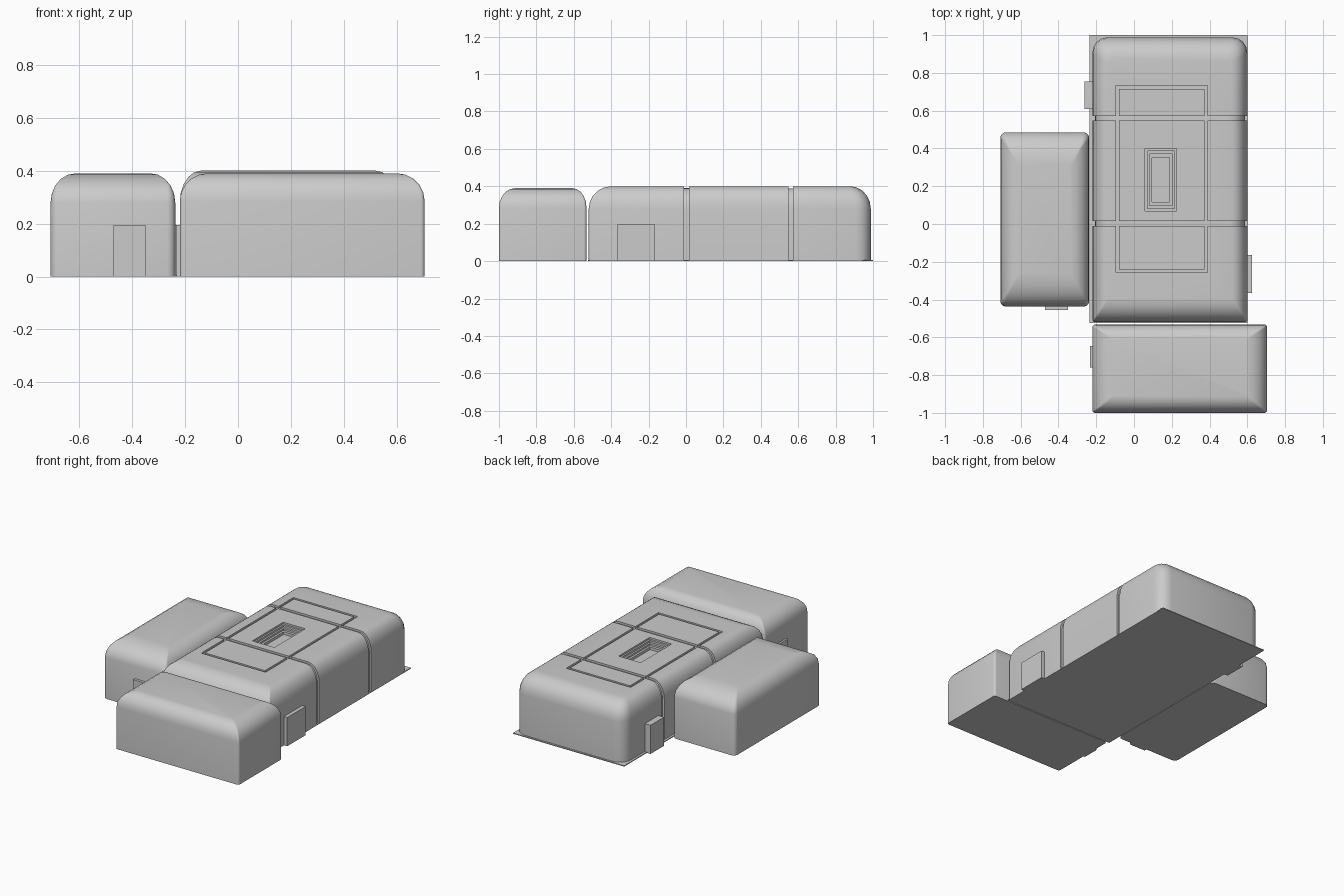
import bpy, bmesh
from math import sin, cos, pi

if "Cube" in bpy.data.objects:
    bpy.data.objects.remove(bpy.data.objects["Cube"])


def make_object(name, bm):
    bmesh.ops.recalc_face_normals(bm, faces=bm.faces)
    mesh = bpy.data.meshes.new(name)
    bm.to_mesh(mesh)
    bm.free()
    ob = bpy.data.objects.new(name, mesh)
    bpy.context.collection.objects.link(ob)
    return ob


def activate(ob):
    bpy.ops.object.select_all(action='DESELECT')
    ob.select_set(True)
    bpy.context.view_layer.objects.active = ob


def box(name, x0, x1, y0, y1, z0, z1):
    bm = bmesh.new()
    bmesh.ops.create_cube(bm, size=1)
    for v in bm.verts:
        v.co.x = (x0 + x1) / 2 + v.co.x * (x1 - x0)
        v.co.y = (y0 + y1) / 2 + v.co.y * (y1 - y0)
        v.co.z = (z0 + z1) / 2 + v.co.z * (z1 - z0)
    return make_object(name, bm)


def ring(x0, x1, y0, y1, r_front, r_back, n=4):
    """Rounded rectangle, counter-clockwise from the back right corner."""
    pts = []
    corners = [(x1, y1, -1, -1, r_back), (x0, y1, 1, -1, r_back),
               (x0, y0, 1, 1, r_front), (x1, y0, -1, 1, r_front)]
    for k, (x, y, sx, sy, r) in enumerate(corners):
        for i in range(n + 1):
            a = pi / 2 * (k + i / n)
            pts.append((x + sx * r + r * cos(a), y + sy * r + r * sin(a)))
    return pts


def shell(name, x0, x1, y0, y1, h, z_eave, side, front, back, r_front, r_back,
          base=0.0, steps=5):
    """Block whose walls curve inward into a flat roof."""
    levels = [(0, base)]
    for i in range(steps + 1):
        a = pi / 2 * i / steps
        levels.append((1 - cos(a), z_eave + (h - z_eave) * sin(a)))
    bm = bmesh.new()
    loops = []
    for t, z in levels:
        pts = ring(x0 + side * t, x1 - side * t, y0 + front * t, y1 - back * t,
                   max(r_front - side * t, .008), max(r_back - side * t * .6, .008))
        loops.append([bm.verts.new((x, y, z)) for x, y in pts])
    n = len(loops[0])
    for a, b in zip(loops, loops[1:]):
        for i in range(n):
            j = (i + 1) % n
            bm.faces.new((a[i], a[j], b[j], b[i]))
    bm.faces.new(loops[0][::-1])
    bm.faces.new(loops[-1])
    return make_object(name, bm)


def cut(targets, *dims):
    cutter = box("cutter", *dims)
    cutter.hide_render = True
    for ob in targets:
        m = ob.modifiers.new("cut", 'BOOLEAN')
        m.operation, m.solver, m.object = 'DIFFERENCE', 'EXACT', cutter
        activate(ob)
        bpy.ops.object.modifier_apply(modifier=m.name)
    bpy.data.objects.remove(cutter)


# Main hall, with a slightly smaller core that shows in the grooves
g = 0.013
hall = shell("main_hall", -.22, .60, -.52, .988, .40, .28, .08, .12, .11, .015, .08, .004)
core = shell("hall_core", -.22 + g, .60 - g, -.52 + g, .988 - g, .40 - g, .28,
             .075, .12, .11, .015, .07, .005)

# Grooves right around the hall
for y in (.002, .56):
    cut([hall], -.5, .9, y - .013, y + .013, -.1, .6)

# Roof panel grooves
w = .008
for x in (-.088, .38):
    cut([hall], x - w, x + w, -.258, .732, .40 - g + .001, .5)
for y in (-.25, .724):
    cut([hall], -.096, .388, y - w, y + w, .40 - g + .001, .5)

# Stepped roof light sunk into the hall
cx, cy = .1425, .235
for hx, hy, depth in ((.083, .166, .012), (.072, .152, .025), (.060, .136, .037), (.046, .118, .055)):
    cut([hall, core], cx - hx, cx + hx, cy - hy, cy + hy, .40 - depth, .5)

# Side and front wings
left = shell("left_wing", -.708, -.237, -.437, .485, .39, .28, .095, .17, .17, .03, .03)
front = shell("front_wing", -.22, .705, -1.0, -.532, .39, .285, .105, .085, .075, .015, .015)

for ob in (hall, core, left, front):
    activate(ob)
    bpy.ops.object.shade_smooth_by_angle(angle=.5)

# Floor plate under the hall
box("floor_plate", -.235, .60, -.525, 1.0, 0, .006)

# Projecting doorways
for name, *d in (("left_wing_door", -.47, -.35, -.455, -.40),
                 ("front_wing_door", -.232, -.19, -.76, -.645),
                 ("hall_right_door", .57, .625, -.365, -.165),
                 ("hall_left_door", -.262, -.20, .61, .755)):
    box(name, *d, 0, .195)
